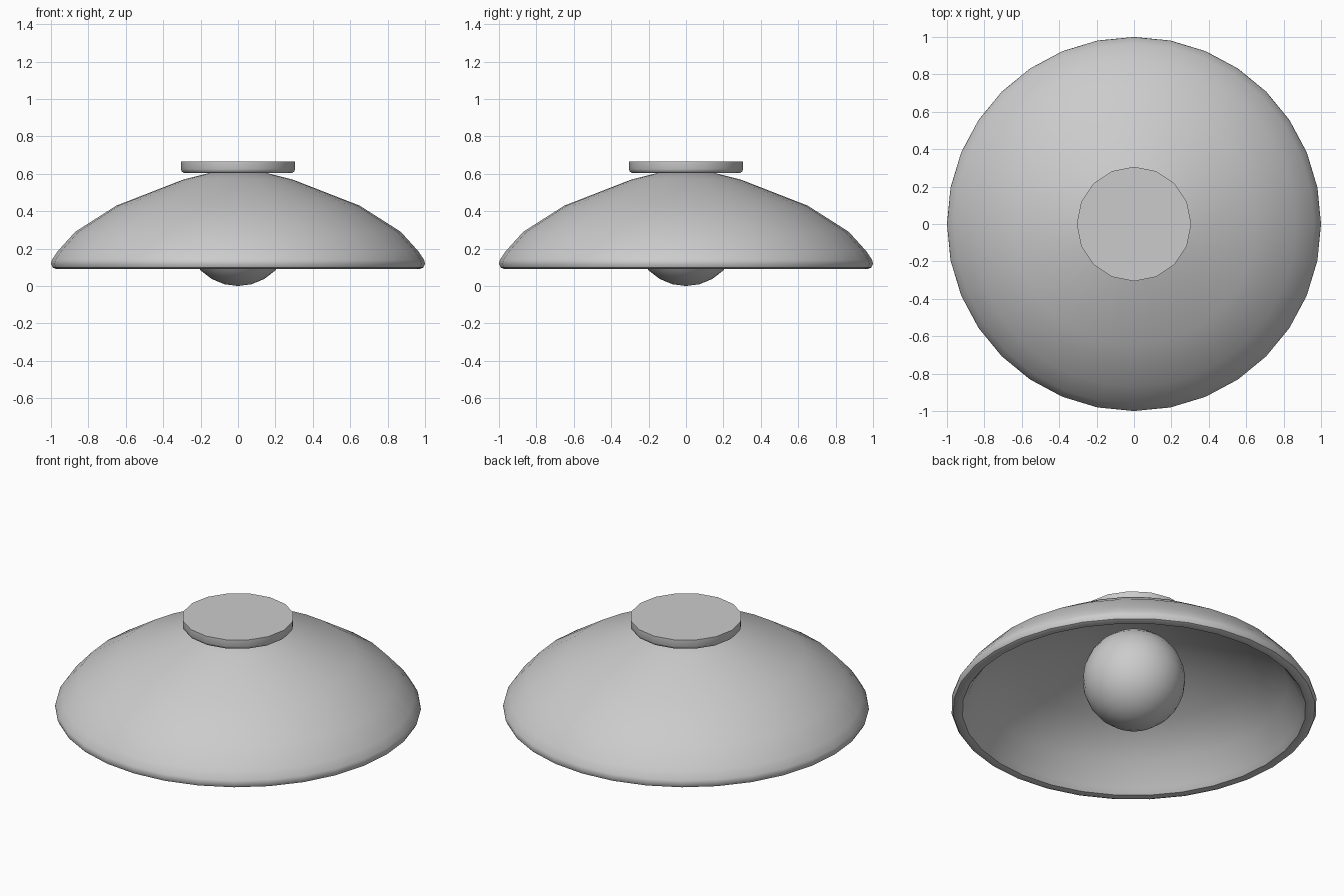
import bpy, bmesh, math

if "Cube" in bpy.data.objects:
    bpy.data.objects.remove(bpy.data.objects["Cube"])


def lathe(name, profile, sides, sharp_deg=40):
    """Spin an (r, z) profile round the z axis; r = 0 makes a pole."""
    bm = bmesh.new()
    rings = []
    for r, z in profile:
        if r == 0:
            rings.append([bm.verts.new((0, 0, z))] * sides)
        else:
            rings.append([bm.verts.new((r * math.cos(2 * math.pi * i / sides),
                                        r * math.sin(2 * math.pi * i / sides), z))
                          for i in range(sides)])
    for a, b in zip(rings, rings[1:]):
        for i in range(sides):
            j = (i + 1) % sides
            quad = list(dict.fromkeys((a[i], a[j], b[j], b[i])))
            bm.faces.new(quad)
    bmesh.ops.recalc_face_normals(bm, faces=bm.faces)
    mesh = bpy.data.meshes.new(name)
    bm.to_mesh(mesh)
    bm.free()
    obj = bpy.data.objects.new(name, mesh)
    bpy.context.collection.objects.link(obj)
    bpy.ops.object.select_all(action='DESELECT')
    obj.select_set(True)
    bpy.context.view_layer.objects.active = obj
    bpy.ops.object.shade_smooth_by_angle(angle=math.radians(sharp_deg))
    return obj


# Shade: outer dome, rolled rim, then the inner dome
lathe("lamp_shade", [
    (0, 0.61), (0.15, 0.605), (0.29, 0.57), (0.65, 0.43), (0.87, 0.29),
    (0.965, 0.185), (0.995, 0.14), (1.0, 0.118), (0.99, 0.098), (0.97, 0.09),
    (0.94, 0.095), (0.915, 0.125),
    (0.84, 0.255), (0.63, 0.39), (0.28, 0.53), (0, 0.565)], 32)

# Ceiling plate with a softened lower edge
lathe("ceiling_plate", [
    (0, 0.605), (0.29, 0.605), (0.30, 0.611), (0.306, 0.625),
    (0.306, 0.665), (0, 0.665)], 16, 50)

# Round bulb
bulb_r, rings = 0.281, 12
lathe("bulb", [(bulb_r * math.sin(math.pi * k / rings) if 0 < k < rings else 0,
                bulb_r * (1 - math.cos(math.pi * k / rings)))
               for k in range(rings + 1)], 24)
